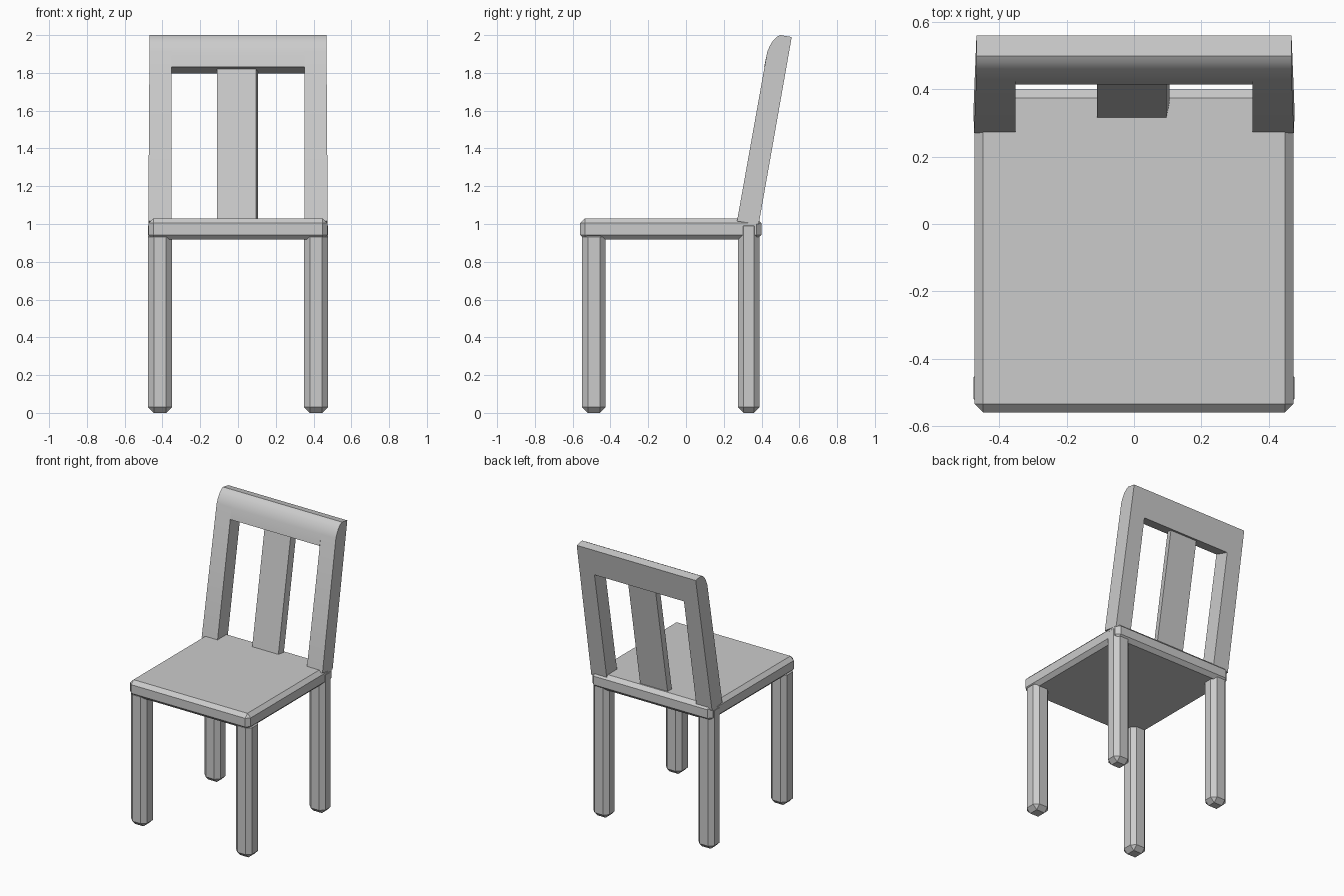
import bpy
import bmesh
import math
from mathutils import Matrix, Vector

if "Cube" in bpy.data.objects:
    bpy.data.objects.remove(bpy.data.objects["Cube"], do_unlink=True)

grey = bpy.data.materials.new("light_grey")
grey.use_nodes = True
GREY = (0.6, 0.6, 0.6, 1)
grey.diffuse_color = GREY
grey.node_tree.nodes["Principled BSDF"].inputs["Base Color"].default_value = GREY


def finish(name, bm):
    bmesh.ops.recalc_face_normals(bm, faces=bm.faces)
    mesh = bpy.data.meshes.new(name)
    bm.to_mesh(mesh)
    bm.free()
    mesh.materials.append(grey)
    obj = bpy.data.objects.new(name, mesh)
    bpy.context.collection.objects.link(obj)
    return obj


def chamfered_box(name, low, high, chamfer):
    low, high = Vector(low), Vector(high)
    bm = bmesh.new()
    place = Matrix.Translation((low + high) / 2) @ Matrix.Diagonal((*(high - low), 1))
    bmesh.ops.create_cube(bm, size=1, matrix=place)
    bmesh.ops.bevel(bm, geom=bm.edges[:], offset=chamfer, segments=1,
                    profile=0.5, affect='EDGES')
    return finish(name, bm)


# Backrest parts are drawn in a frame leaning back: u is depth, v is height
LEAN = math.radians(10)


def lean_point(x, u, v):
    y = 0.27 + u * math.cos(LEAN) + v * math.sin(LEAN)
    z = 1.015 - u * math.sin(LEAN) + v * math.cos(LEAN)
    return (x, y, z)


def leaning_prism(name, profile, x_low, x_high):
    bm = bmesh.new()
    ends = [[bm.verts.new(lean_point(side(u, v), u, v)) for u, v in profile]
            for side in (x_low, x_high)]
    for end in ends:
        bm.faces.new(end)
    for i in range(len(profile)):
        j = (i + 1) % len(profile)
        bm.faces.new((ends[0][i], ends[0][j], ends[1][j], ends[1][i]))
    return finish(name, bm)


def smooth(obj):
    bpy.ops.object.select_all(action='DESELECT')
    obj.select_set(True)
    bpy.context.view_layer.objects.active = obj
    bpy.ops.object.shade_smooth_by_angle(angle=math.radians(35))


# Seat
chamfered_box("seat", (-0.474, -0.56, 0.917), (0.474, 0.4, 1.03), 0.026)

# Legs
for side, s in (("left", 1), ("right", -1)):
    x0, x1 = sorted((s * 0.35, s * 0.476))
    chamfered_box(f"front_leg_{side}", (x0, -0.55, 0), (x1, -0.425, 0.96), 0.03)
    chamfered_box(f"rear_leg_{side}", (x0, 0.275, 0), (x1, 0.39, 1.02), 0.03)

# Rounded front top edge shared by the posts and the top rail
crown = [(0.116, 1.01), (0.055, 1.01), (0.037, 0.996),
         (0.021, 0.973), (0.009, 0.942), (0.002, 0.909)]

# Backrest posts
for side, s in (("left", 1), ("right", -1)):
    smooth(leaning_prism(f"back_post_{side}", [(0.116, 0.004)] + crown + [(0, 0)],
                         lambda u, v: s * 0.352, lambda u, v: s * (0.475 - 0.007 * v)))

# Top rail
smooth(leaning_prism("top_rail", [(0.116, 0.815)] + crown + [(0, 0.83)],
                     lambda u, v: -0.352, lambda u, v: 0.352))

# Centre slat, a little narrower at its front face
leaning_prism("back_slat", [(0.043, 0), (0.09, 0), (0.09, 0.86), (0.043, 0.86)],
              lambda u, v: -0.11, lambda u, v: 0.096 if u < 0.06 else 0.106)
